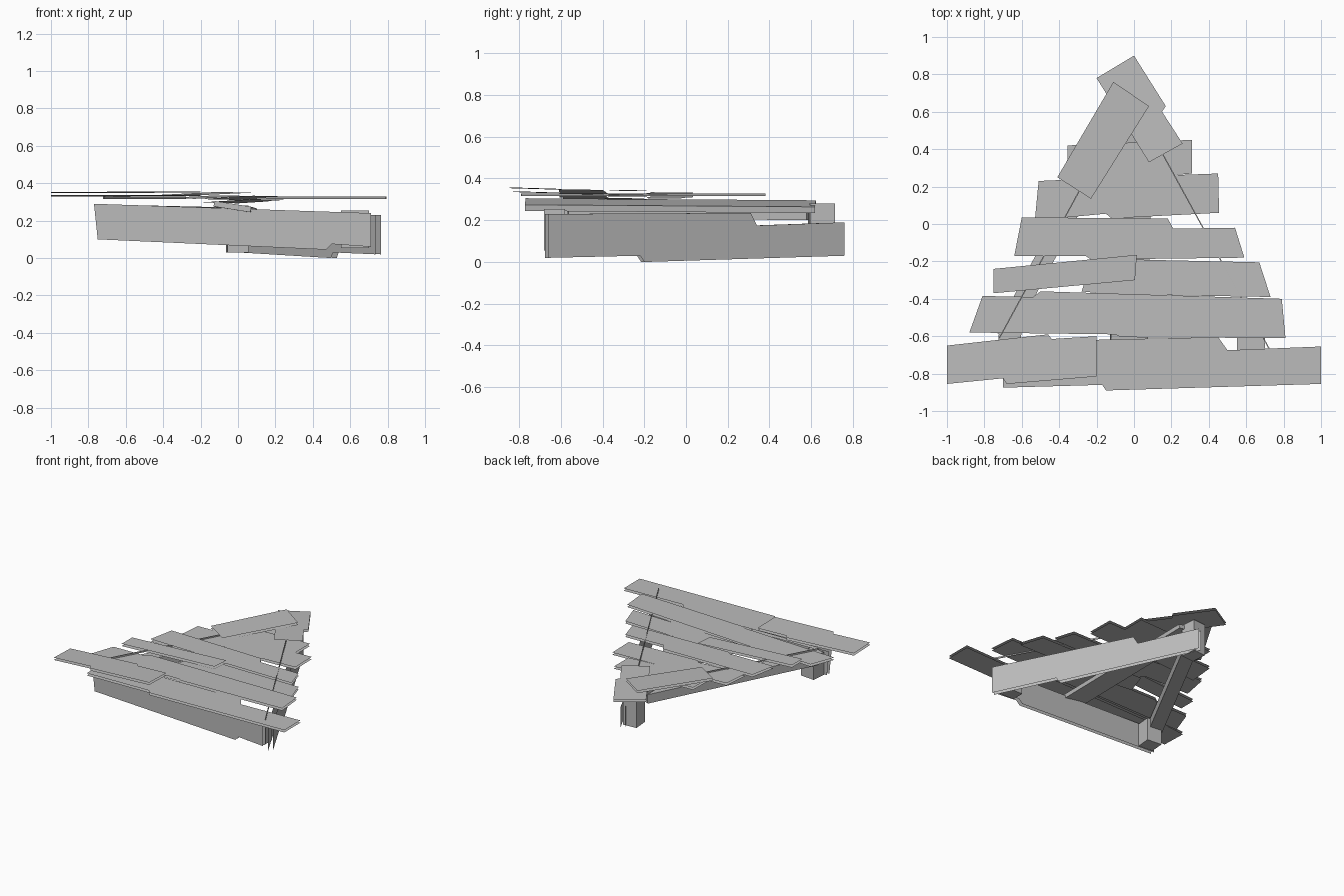
import bpy, bmesh, math
from mathutils import Vector, Matrix

cube = bpy.data.objects.get("Cube")
if cube:
    bpy.data.objects.remove(cube)

wood = bpy.data.materials.new("weathered grey wood")
wood.use_nodes = True
grey = (0.5, 0.5, 0.5, 1)
wood.diffuse_color = grey
wood.node_tree.nodes["Principled BSDF"].inputs["Base Color"].default_value = grey


def finish(name, bm):
    mesh = bpy.data.meshes.new(name)
    bm.to_mesh(mesh)
    bm.free()
    mesh.materials.append(wood)
    obj = bpy.data.objects.new(name, mesh)
    bpy.context.collection.objects.link(obj)
    return obj


def board(name, outline, place, offset):
    """Open-edged board: an outer and an inner sheet, offset apart."""
    bm = bmesh.new()
    outer = [place(u, v) for u, v in outline]
    inner = [p + Vector(offset) for p in outer]
    for ring, facing in ((outer, -1), (inner, 1)):
        face = bm.faces.new([bm.verts.new(p) for p in ring])
        face.normal_update()
        if face.normal.dot(Vector(offset)) * facing < 0:
            face.normal_flip()
    return finish(name, bm)


def plank(name, outline, z, slope_x=0, slope_y=0):
    cx = sum(p[0] for p in outline) / len(outline)
    cy = sum(p[1] for p in outline) / len(outline)
    board(name, outline, lambda x, y: Vector(
        (x, y, z + slope_x * (x - cx) + slope_y * (y - cy))), (0, 0, -0.018))


def beam(name, start, end, width, height, roll=0):
    """Solid squared timber between two points."""
    a, b = Vector(start), Vector(end)
    bm = bmesh.new()
    bmesh.ops.create_cube(bm, size=1)
    scale = Matrix.Diagonal((width, (b - a).length, height, 1))
    turn = (b - a).to_track_quat('Y', 'Z').to_matrix().to_4x4()
    tilt = Matrix.Rotation(roll, 4, 'Y')
    bm.transform(Matrix.Translation((a + b) / 2) @ turn @ tilt @ scale)
    finish(name, bm)


# Deck planks, front to back
plank("front_plank", [(-.7, -.875), (-.17, -.86), (-.15, -.89), (1, -.855), (1, -.655),
                      (.5, -.675), (.45, -.605), (-.7, -.63)], .32)
plank("front_overlap_plank", [(-1, -.855), (-.7, -.825), (-.68, -.855), (-.2, -.815),
                              (-.2, -.6), (-.44, -.615), (-.46, -.59), (-1, -.65)], .352, .005, -.03)
plank("second_plank", [(-.88, -.58), (-.1, -.59), (-.07, -.605), (.81, -.61), (.79, -.4),
                       (-.5, -.36), (-.54, -.39), (-.81, -.385)], .325, .022)
plank("third_plank", [(-.14, -.375), (.73, -.39), (.67, -.205), (-.22, -.185), (-.28, -.36)], .318, .01)
plank("third_overlap_plank", [(-.75, -.37), (.005, -.3), (.015, -.165), (-.75, -.24)], .342, -.005)
plank("fourth_plank", [(-.64, -.17), (-.26, -.17), (-.23, -.19), (.59, -.18), (.54, -.02),
                       (.21, -.025), (.18, .03), (-.6, .035)], .328, -.01)
plank("fifth_plank", [(-.53, .02), (-.15, .055), (-.12, .03), (.455, .06), (.45, .27),
                      (.18, .26), (-.51, .23)], .318)
plank("sixth_plank", [(-.36, .21), (.31, .27), (.31, .45), (-.355, .42)], .315)
plank("apex_plank", [(-.2, .78), (0, .9), (.17, .63), (.15, .6), (.26, .43), (.08, .33)],
      .322, 0, -.04)
plank("apex_overlap_plank", [(-.41, .25), (-.23, .135), (.08, .63), (-.11, .76)], .344, 0, .03)

# Upright side boards with a stepped, broken outline
board("right_side_board", [(-.66, .02), (-.22, .03), (-.2, 0), (.76, .03), (.76, .19),
                           (.34, .175), (.31, .235), (-.66, .23)],
      lambda y, z: Vector((.425 - .514 * y, y, z)), (-.03, -.015, 0))
board("front_board", [(-.75, .1), (.47, .045), (.5, .075), (.71, .06), (.71, .24), (-.77, .29)],
      lambda x, z: Vector((x, -.705, z)), (0, .03, 0))

# Frame under the deck
beam("left_beam", (-.7, -.6, .25), (-.06, .6, .235), .1, .07)
beam("centre_beam", (-.03, -.77, .275), (0, .62, .265), .2, .03, math.radians(9))

# Corner posts
beam("apex_post", (0, .59, .155), (-.01, .71, .155), .11, .25)
beam("front_right_post", (.625, -.68, .155), (.625, -.58, .155), .15, .2)
beam("front_left_post", (-.67, -.67, .19), (-.66, -.56, .19), .12, .18)

# Thin battens showing through the deck
beam("right_batten", (.15, .38, .322), (.79, -.79, .322), .006, .012)
beam("left_batten", (-.28, .2, .322), (-.72, -.61, .322), .006, .012)
